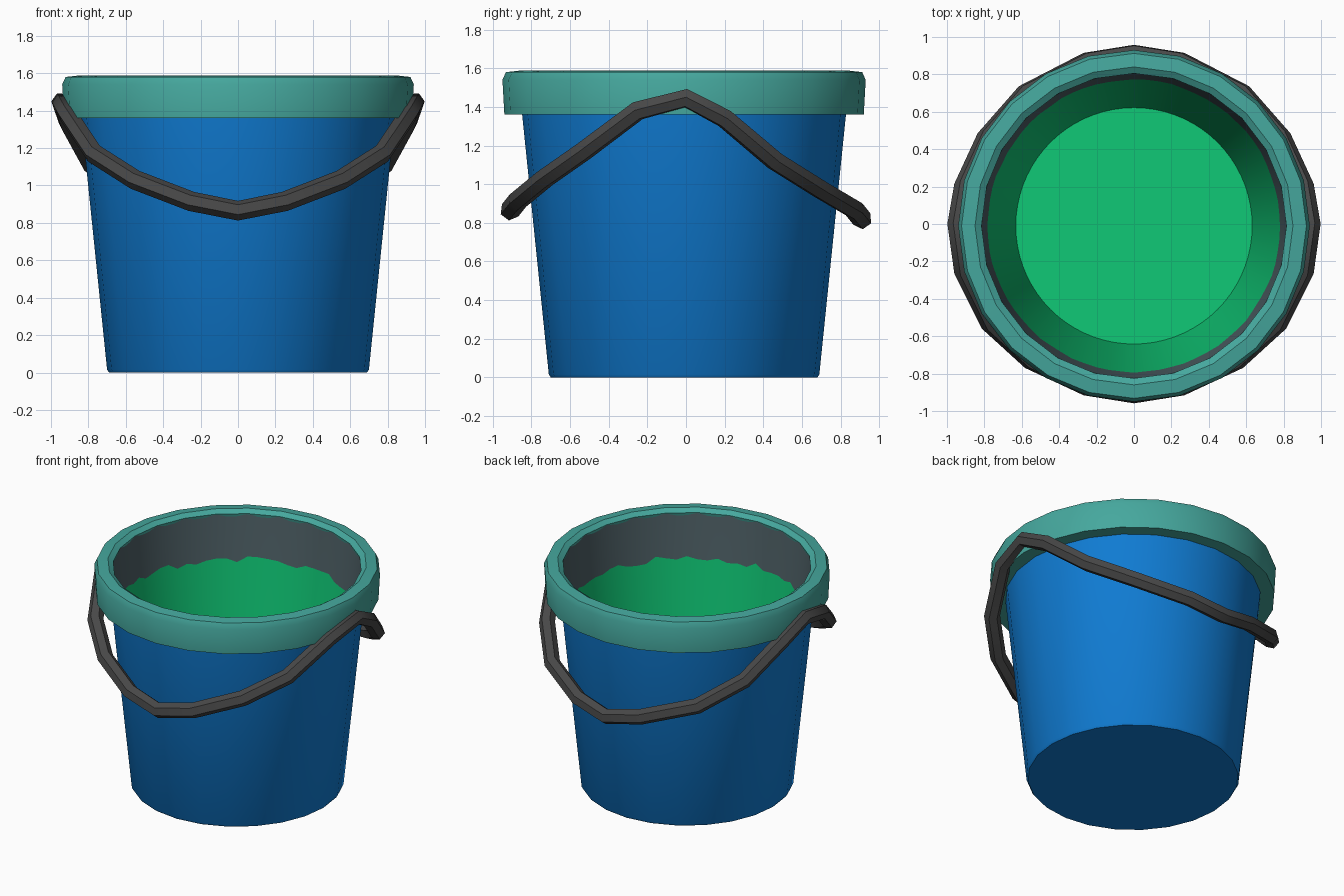
import bpy, bmesh, math, random

random.seed(4)
if "Cube" in bpy.data.objects:
    bpy.data.objects.remove(bpy.data.objects["Cube"])

CENTRE_Y = -0.01


def material(name, rgb):
    m = bpy.data.materials.new(name)
    m.use_nodes = True
    m.diffuse_color = (*rgb, 1)
    m.node_tree.nodes["Principled BSDF"].inputs["Base Color"].default_value = (*rgb, 1)
    return m


blue = material("blue", (0.005, 0.2, 0.65))
teal = material("teal", (0.06, 0.39, 0.34))
slate = material("slate grey", (0.075, 0.115, 0.13))
green = material("green", (0.005, 0.58, 0.18))
charcoal = material("charcoal", (0.065, 0.065, 0.065))


def smooth(obj, angle):
    bpy.ops.object.select_all(action="DESELECT")
    obj.select_set(True)
    bpy.context.view_layer.objects.active = obj
    bpy.ops.object.shade_smooth_by_angle(angle=math.radians(angle))


def revolve(name, profile, sides, mats, mat_of_band=lambda band: 0, shift=None):
    """Turn a list of (radius, height) around z; radius 0 closes with a disc."""
    bm = bmesh.new()
    rings = []
    for i, (r, z) in enumerate(profile):
        if r == 0:
            rings.append([bm.verts.new((0, CENTRE_Y, z))] * sides)
            continue
        ring = []
        for j in range(sides):
            a = math.tau * j / sides
            rr, zz = shift(i, j, r, z) if shift else (r, z)
            ring.append(bm.verts.new((rr * math.cos(a), rr * math.sin(a) + CENTRE_Y, zz)))
        rings.append(ring)
    for i in range(len(rings) - 1):
        for j in range(sides):
            k = (j + 1) % sides
            corners = [rings[i][j], rings[i][k], rings[i + 1][k], rings[i + 1][j]]
            face = bm.faces.new(list(dict.fromkeys(corners)))
            face.material_index = mat_of_band(i)
    mesh = bpy.data.meshes.new(name)
    bm.to_mesh(mesh)
    bm.free()
    for m in mats:
        mesh.materials.append(m)
    obj = bpy.data.objects.new(name, mesh)
    bpy.context.collection.objects.link(obj)
    smooth(obj, 35)
    return obj


# Tapered outer wall and underside
revolve("bucket_body", [(0, 0), (0.69, 0), (0.7, 0.015), (0.84, 1.38)], 24, [blue])

# Thick collar around the mouth
revolve("rim", [(0.82, 1.36), (0.93, 1.36), (0.94, 1.54), (0.922, 1.58),
                (0.85, 1.588), (0.815, 1.565), (0.83, 1.5)], 24, [teal])

# Inside wall: grey band above green, meeting along a ragged line
SEGMENTS = 72
jag = [random.uniform(-0.025, 0.025) for _ in range(SEGMENTS)]
SLOPE = 0.125


def ragged(i, j, r, z):
    if i == 1:
        return r + SLOPE * jag[j], z + jag[j]
    return r, z


revolve("inner_lining", [(0.815, 1.56), (0.782, 1.25), (0.632, 0.04), (0, 0.04)],
        SEGMENTS, [slate, green], lambda band: min(band, 1), ragged)

# Two drooping bows that meet at the side pivots: right half of each, then mirrored
front = [(0.91, -0.25, 1.38), (0.77, -0.53, 1.17), (0.55, -0.73, 1.03), (0.25, -0.87, 0.915)]
back = [(0.91, 0.2, 1.34), (0.79, 0.46, 1.12), (0.58, 0.7, 0.97), (0.25, 0.87, 0.87)]


def mirrored(points):
    return [(-x, y, z) for x, y, z in reversed(points)]


loop = ([(0.945, 0, 1.445)] + front + [(0, -0.91, 0.865)] + mirrored(front)
        + [(-0.945, 0, 1.445)] + [(-x, y, z) for x, y, z in back]
        + [(0, 0.91, 0.82)] + list(reversed(back)))
curve = bpy.data.curves.new("handles", "CURVE")
curve.dimensions = "3D"
curve.bevel_depth = 0.053
curve.bevel_resolution = 1
spline = curve.splines.new("POLY")
spline.points.add(len(loop) - 1)
for point, co in zip(spline.points, loop):
    point.co = (*co, 1)
spline.use_cyclic_u = True
curve.materials.append(charcoal)
handles = bpy.data.objects.new("handles", curve)
bpy.context.collection.objects.link(handles)
bpy.ops.object.select_all(action="DESELECT")
handles.select_set(True)
bpy.context.view_layer.objects.active = handles
bpy.ops.object.convert(target="MESH")
smooth(bpy.context.view_layer.objects.active, 40)
